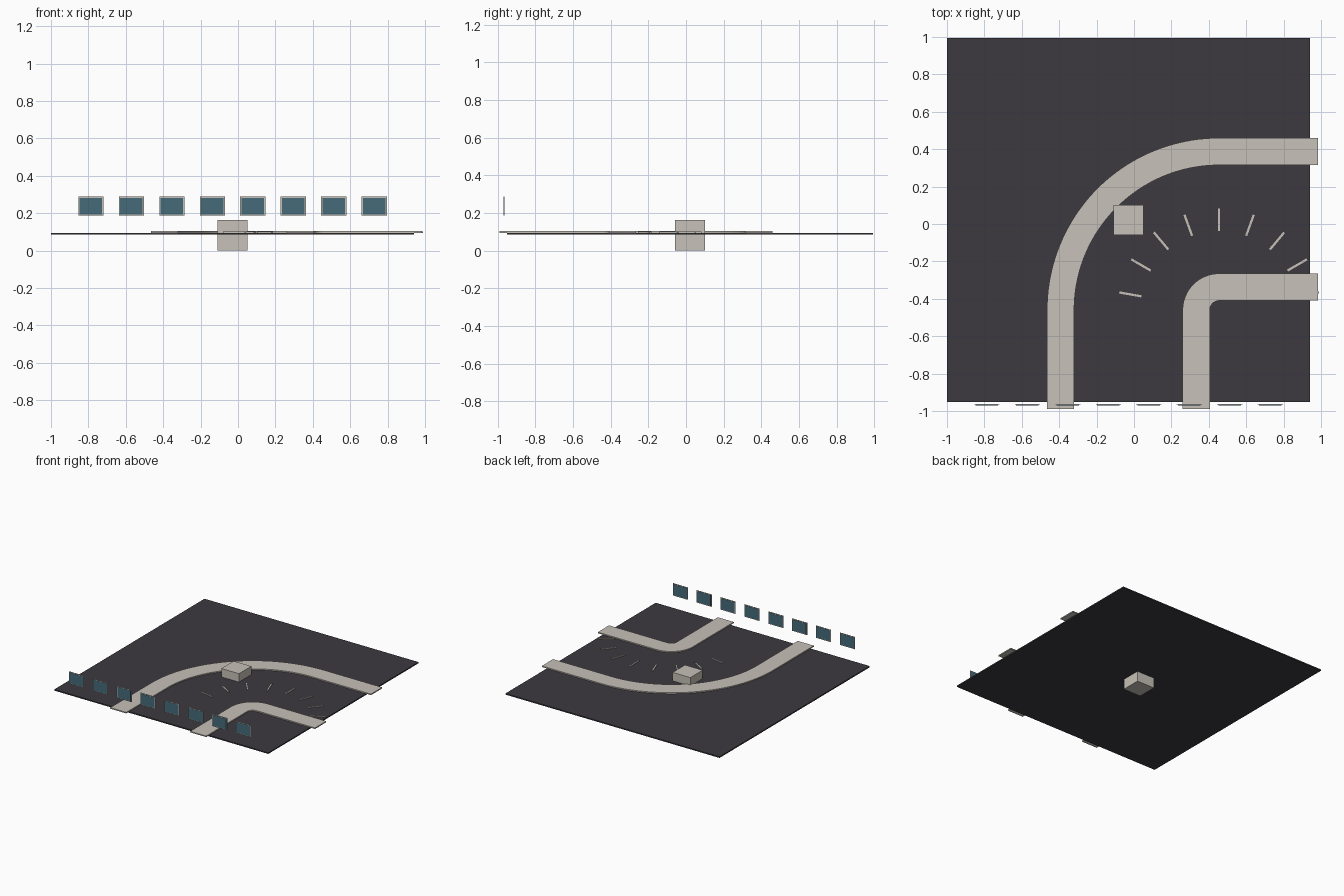
import bpy
import bmesh
import math

cube = bpy.data.objects.get("Cube")
if cube:
    bpy.data.objects.remove(cube, do_unlink=True)


def material(name, rgb):
    mat = bpy.data.materials.new(name)
    mat.use_nodes = True
    color = (*rgb, 1.0)
    mat.diffuse_color = color
    mat.node_tree.nodes["Principled BSDF"].inputs["Base Color"].default_value = color
    return mat


ASPHALT = material("dark asphalt", (0.045, 0.042, 0.051))
STONE = material("pale stone", (0.57, 0.535, 0.48))
GLASS = material("teal glass", (0.06, 0.145, 0.19))


def finish(name, bm, mat):
    bmesh.ops.recalc_face_normals(bm, faces=bm.faces)
    mesh = bpy.data.meshes.new(name)
    bm.to_mesh(mesh)
    bm.free()
    mesh.materials.append(mat)
    obj = bpy.data.objects.new(name, mesh)
    bpy.context.collection.objects.link(obj)
    return obj


def box(name, center, size, mat, turn=0.0):
    bm = bmesh.new()
    bmesh.ops.create_cube(bm, size=1)
    bmesh.ops.scale(bm, vec=size, verts=bm.verts)
    obj = finish(name, bm, mat)
    obj.location = center
    obj.rotation_euler.z = turn
    return obj


# Shared centre of the road bend
CX, CY = 0.455, -0.46
END_X, END_Y = 0.985, -0.99


def edge_line(radius, steps):
    """Straight, quarter bend, straight, as one row of points."""
    bend = [math.pi - math.pi / 2 * i / steps for i in range(steps + 1)]
    return ([(CX - radius, END_Y)]
            + [(CX + radius * math.cos(a), CY + radius * math.sin(a)) for a in bend]
            + [(END_X, CY + radius)])


def sidewalk(name, inner, outer, steps, low=0.095, high=0.104):
    bm = bmesh.new()
    rows = [[bm.verts.new((x, y, z)) for x, y in edge_line(r, steps)]
            for r, z in ((inner, low), (outer, low), (outer, high), (inner, high))]
    for a, b in zip(rows, rows[1:] + rows[:1]):
        for i in range(len(a) - 1):
            bm.faces.new((a[i], a[i + 1], b[i + 1], b[i]))
    for i in (0, -1):
        bm.faces.new([row[i] for row in rows])
    return finish(name, bm, STONE)


# Ground slab
box("ground_slab", (-0.03, 0.022, 0.09), (1.94, 1.945, 0.01), ASPHALT)

# Curved sidewalks on both sides of the road
sidewalk("outer_sidewalk", 0.775, 0.92, 40)
sidewalk("inner_sidewalk", 0.05, 0.195, 16)

# Fan of lane dashes round the bend
for i in range(9):
    angle = math.radians(10 + 20 * i)
    r = 0.482
    box(f"lane_dash_{i + 1}",
        (CX + r * math.cos(angle), CY + r * math.sin(angle), 0.0975),
        (0.12, 0.012, 0.007), STONE, angle)

# Stone block set through the slab
box("stone_block", (-0.03, 0.021, 0.082), (0.16, 0.16, 0.164), STONE)

# Row of framed windows along the front
for i in range(8):
    x = -0.787 + 0.2165 * i
    box(f"window_frame_{i + 1}", (x, -0.967, 0.238), (0.134, 0.004, 0.1), STONE)
    box(f"window_glass_{i + 1}", (x, -0.967, 0.238), (0.122, 0.007, 0.088), GLASS)
